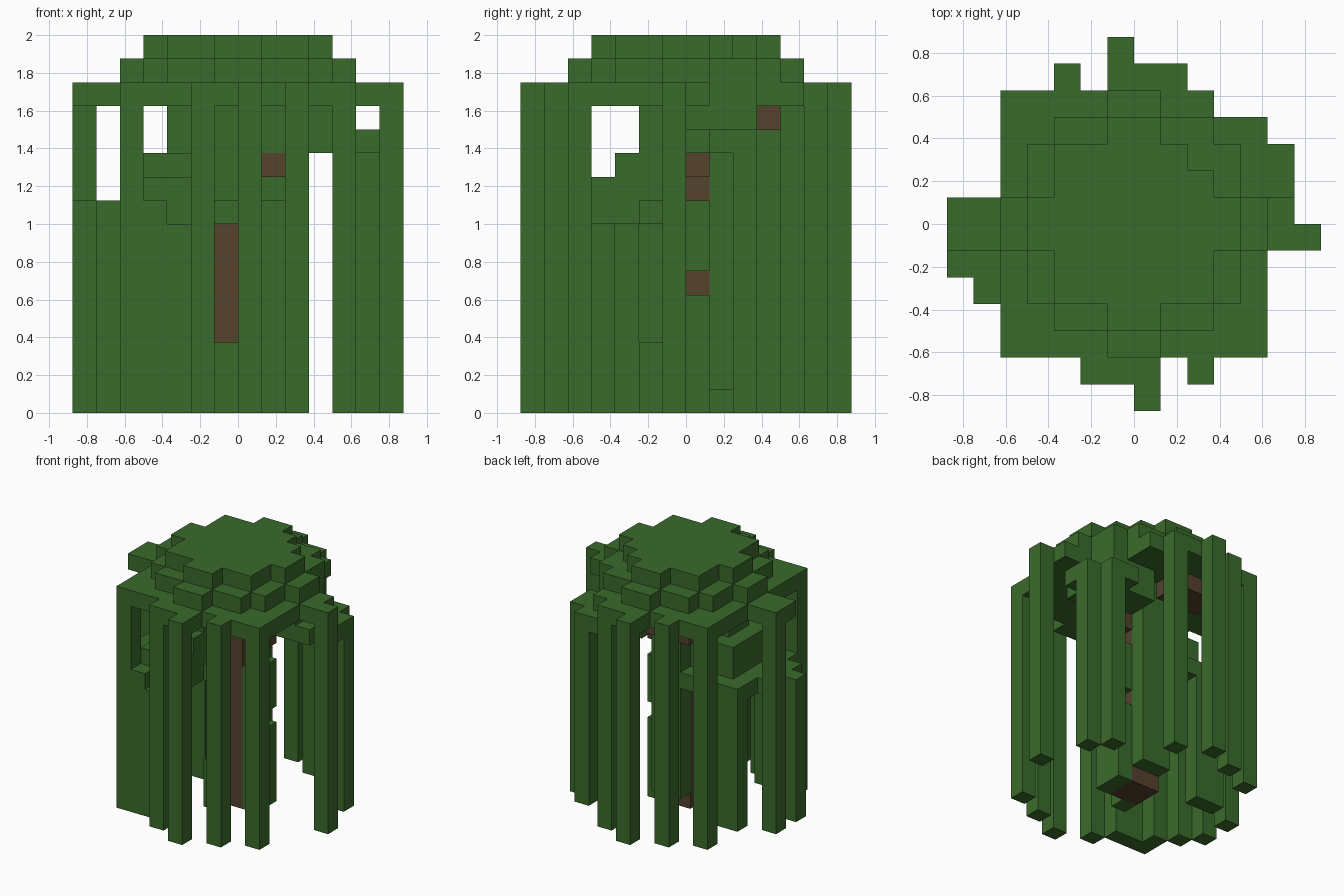
import bpy
import bmesh
from mathutils import Vector

CELL = 0.125  # edge of one block

cube = bpy.data.objects.get("Cube")
if cube:
    bpy.data.objects.remove(cube, do_unlink=True)


def make_material(name, color):
    material = bpy.data.materials.new(name)
    material.use_nodes = True
    material.diffuse_color = color
    shader = material.node_tree.nodes["Principled BSDF"]
    shader.inputs["Base Color"].default_value = color
    shader.inputs["Roughness"].default_value = 1.0
    return material


leaf_green = make_material("leaf green", (0.042, 0.147, 0.025, 1))
bark_brown = make_material("bark brown", (0.09, 0.055, 0.028, 1))

occupied = set()
parts = []


def box(xs, ys, zs):
    """Blocks from the first index up to, but not including, the last."""
    return {(x, y, z) for x in range(*xs) for y in range(*ys) for z in range(*zs)}


def column(x, y, top, bottom=0):
    return box((x, x + 1), (y, y + 1), (bottom, top))


def add_part(name, material, *groups):
    """Claim the blocks that no earlier part has taken."""
    cells = set().union(*groups) - occupied
    occupied.update(cells)
    parts.append((name, material, cells))


def build(name, material, cells):
    """Skin the blocks of a part, leaving out faces buried in the tree."""
    bm = bmesh.new()
    corners = {}

    def corner(point):
        key = tuple(point)
        if key not in corners:
            corners[key] = bm.verts.new(Vector(key) * CELL)
        return corners[key]

    for cell in sorted(cells):
        for axis in range(3):
            u, v = (axis + 1) % 3, (axis + 2) % 3
            for side in (0, 1):
                near = list(cell)
                near[axis] += 2 * side - 1
                if tuple(near) in occupied:
                    continue
                ring = []
                for a, b in ((0, 0), (1, 0), (1, 1), (0, 1)):
                    point = list(cell)
                    point[axis] += side
                    point[u] += a
                    point[v] += b
                    ring.append(corner(point))
                bm.faces.new(ring if side else ring[::-1])
    mesh = bpy.data.meshes.new(name)
    bm.to_mesh(mesh)
    bm.free()
    mesh.materials.append(material)
    obj = bpy.data.objects.new(name, mesh)
    bpy.context.collection.objects.link(obj)


# Trunk with a stub and an upper limb
add_part("trunk", bark_brown,
         box((-1, 1), (-1, 1), (0, 14)) - column(-1, -1, 13, 9))
add_part("branches", bark_brown,
         column(1, 0, 11, 10), box((-3, 0), (2, 4), (12, 13)))


# Stepped crown
def rounded(half_widths, z):
    size = len(half_widths)
    rows = [box((-w, w), (y, y + 1), (z, z + 1)) | box((-w, w), (-y - 1, -y), (z, z + 1))
            for y, w in zip(range(size), half_widths)]
    return set().union(*rows)


add_part("crown_top", leaf_green,
         rounded((4, 3, 3, 1), 15) - column(2, 2, 16, 15))
add_part("crown_middle", leaf_green, rounded((5, 4, 4, 3, 1), 14))

# Wide canopy layer with ragged edges
layer = (13, 14)
add_part("canopy", leaf_green,
         box((-5, 5), (-5, 1), layer), box((-5, 4), (1, 3), layer),
         box((-5, 3), (3, 5), layer), box((-7, -5), (-1, 1), layer),
         box((5, 6), (-1, 1), layer), box((-2, 1), (-6, -5), layer),
         box((-1, 2), (5, 6), layer))

# Long hanging strands below the canopy
long_strands = [(4, -5), (2, -6), (0, -7), (-2, -6), (-5, -5), (6, -1),
                (-1, 6), (-3, 5), (1, 5), (-7, 0), (-5, 4)]
add_part("long_strands", leaf_green, *[column(x, y, 14) for x, y in long_strands])

# Lower leaf cluster on the model's right side
add_part("right_cluster", leaf_green,
         box((-5, -1), (-4, 2), (8, 9)), box((-6, -5), (-2, 0), (8, 9)),
         column(-1, -2, 9, 8),
         box((-4, -1), (-4, 1), (9, 10)), box((-4, -1), (-3, 1), (10, 11)),
         box((-3, 0), (-2, 0), (11, 13)) - column(-1, -2, 13, 9),
         column(-1, -1, 13, 9))
cluster_strands = [(-7, -2), (-6, -3), (-4, -5), (-5, -4), (-5, 1), (-4, 1)]
add_part("right_strands", leaf_green, column(-3, -5, 8),
         *[column(x, y, 9) for x, y in cluster_strands])

# Upper leaf cluster on the model's left side
add_part("left_cluster", leaf_green,
         box((1, 5), (0, 3), (11, 12)), box((1, 4), (0, 3), (12, 13)),
         column(5, 1, 12, 11), column(3, 3, 12, 11))
add_part("left_strands", leaf_green, column(5, 2, 12), column(4, 3, 12))

# Vines clinging to the trunk
add_part("trunk_vines", leaf_green,
         column(-1, -2, 3), column(1, -1, 9),
         column(1, 0, 5), column(1, 0, 9, 6),
         column(0, 1, 13, 1), column(-1, 1, 13, 1))

for part in parts:
    build(*part)
